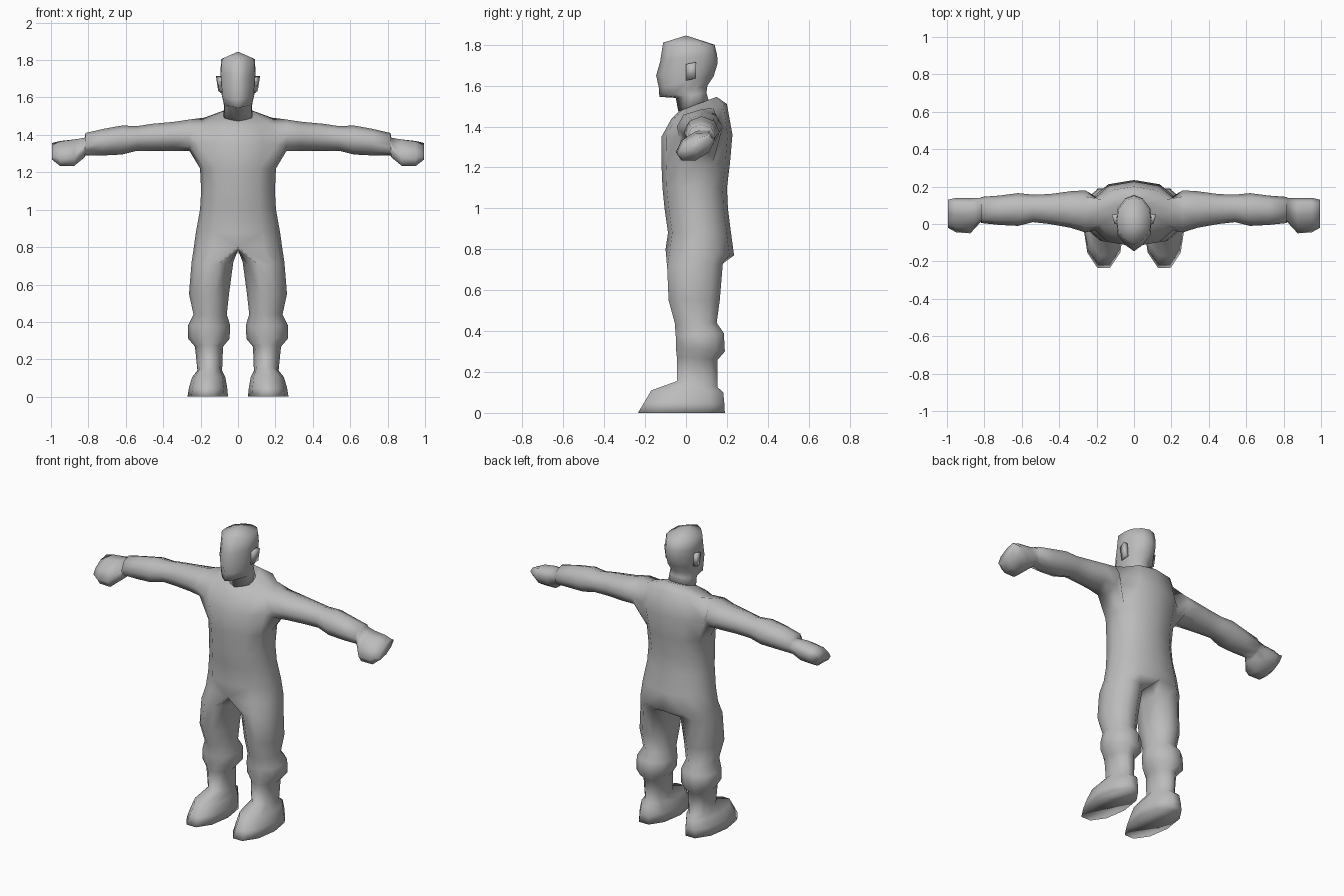
import bpy, bmesh
from math import sin, cos, radians

cube = bpy.data.objects.get("Cube")
if cube:
    bpy.data.objects.remove(cube)

grey = bpy.data.materials.new("plain grey")
grey.use_nodes = True
grey.diffuse_color = (0.5, 0.5, 0.5, 1)
bsdf = next(n for n in grey.node_tree.nodes if n.type == 'BSDF_PRINCIPLED')
bsdf.inputs["Base Color"].default_value = (0.5, 0.5, 0.5, 1)


def bridge(bm, a, b, closed=True, skip=()):
    """Quads between two rings of equal count."""
    for i in range(len(a) if closed else len(a) - 1):
        if i not in skip:
            j = (i + 1) % len(a)
            bm.faces.new((a[i], a[j], b[j], b[i]))


def half_ring(bm, outline, z_front, z_back, width, y_front, y_back):
    """Left half of a cross-section, from front centre to back centre."""
    ring = []
    for u, v in outline:
        t = (v + 1) / 2
        ring.append(bm.verts.new((u * width, y_front + (y_back - y_front) * t,
                                  z_front + (z_back - z_front) * t)))
    return ring


def finish(bm, name):
    """Mirror the left half, weld the seam and make a smooth object."""
    bmesh.ops.mirror(bm, geom=bm.verts[:] + bm.edges[:] + bm.faces[:],
                     axis='X', merge_dist=0.0005)
    bmesh.ops.remove_doubles(bm, verts=bm.verts[:], dist=0.0005)
    bmesh.ops.recalc_face_normals(bm, faces=bm.faces[:])
    for f in bm.faces:
        f.smooth = True
    mesh = bpy.data.meshes.new(name)
    bm.to_mesh(mesh)
    bm.free()
    mesh.materials.append(grey)
    obj = bpy.data.objects.new(name, mesh)
    bpy.context.collection.objects.link(obj)
    return obj


# Torso: z front, z back, half width, y front, y back
bm = bmesh.new()
oval = [(max(cos(radians(a)), 0) ** 0.8 if abs(a) < 90 else 0, sin(radians(a)))
        for a in range(-90, 91, 30)]
torso = [half_ring(bm, oval, *r) for r in (
    (0.80, 0.77, 0.238, -0.10, 0.235),
    (0.88, 0.88, 0.225, -0.088, 0.22),
    (1.00, 1.00, 0.203, -0.105, 0.205),
    (1.10, 1.10, 0.197, -0.115, 0.20),
    (1.22, 1.22, 0.203, -0.12, 0.215),
    (1.35, 1.36, 0.235, -0.12, 0.227),
    (1.44, 1.51, 0.20, -0.07, 0.20),
    (1.475, 1.545, 0.085, -0.035, 0.15))]
for i in range(len(torso) - 1):
    bridge(bm, torso[i], torso[i + 1], False, (2, 3) if i in (4, 5) else ())
bm.faces.new(torso[-1])
side = torso[5][3]
bm.verts.remove(side)

# Arm and fist grown from the shoulder opening: x, y range, z range, skew
low, mid, top = torso[4], torso[5], torso[6]
ring = [low[2], low[3], low[4], mid[4], top[4], top[3], top[2], mid[2]]
for x, y0, y1, z0, z1, skew in (
        (0.26, -0.045, 0.18, 1.315, 1.482, 0),
        (0.34, -0.02, 0.175, 1.315, 1.47, 0),
        (0.45, 0.0, 0.16, 1.315, 1.46, 0),
        (0.54, 0.01, 0.157, 1.315, 1.447, 0),
        (0.62, -0.01, 0.165, 1.295, 1.45, 0),
        (0.72, -0.005, 0.152, 1.29, 1.432, 0),
        (0.815, 0.005, 0.145, 1.29, 1.41, 0),
        (0.82, 0.01, 0.14, 1.28, 1.385, 0.02),
        (0.875, -0.05, 0.14, 1.235, 1.375, 0.03),
        (0.95, -0.045, 0.14, 1.235, 1.365, 0.03),
        (0.995, -0.02, 0.13, 1.28, 1.345, 0.03)):
    new = []
    for k in range(8):
        a = radians(-135 + 45 * k)
        new.append(bm.verts.new((x, (y0 + y1) / 2 + (y1 - y0) / 2 * cos(a),
                                 (z0 + z1) / 2 + (z1 - z0) / 2 * sin(a) + skew * cos(a))))
    bridge(bm, ring, new)
    ring = new
bm.faces.new(ring)

# Leg, gathered trouser cuff and boot: z front, z back, x range, y range
crotch = [bm.verts.new((0, y, 0.785)) for y in (0.15, 0.07, -0.01)]
ring = torso[0] + crotch
for zf, zb, x0, x1, y0, y1 in (
        (0.71, 0.73, 0.025, 0.248, -0.092, 0.18),
        (0.55, 0.55, 0.048, 0.262, -0.085, 0.165),
        (0.44, 0.44, 0.06, 0.238, -0.055, 0.15),
        (0.375, 0.39, 0.042, 0.266, -0.05, 0.185),
        (0.32, 0.30, 0.045, 0.266, -0.05, 0.19),
        (0.275, 0.26, 0.08, 0.23, -0.045, 0.155),
        (0.155, 0.125, 0.085, 0.217, -0.045, 0.155),
        (0.11, 0.10, 0.068, 0.245, -0.17, 0.182),
        (0.05, 0.05, 0.058, 0.262, -0.205, 0.187),
        (0.0, 0.0, 0.053, 0.27, -0.235, 0.19)):
    new = []
    for k in range(10):
        a = radians(-108 + 36 * k)
        t = sin(a) / sin(radians(72))
        new.append(bm.verts.new(((x0 + x1) / 2 + (x1 - x0) / 2 * cos(a),
                                 (y0 + y1) / 2 + (y1 - y0) / 2 * t,
                                 (zf + zb) / 2 + (zb - zf) / 2 * t)))
    bridge(bm, ring, new)
    ring = new
bm.faces.new(ring)
finish(bm, "clothed_body")

# Head and neck: wedge-fronted cross-sections
bm = bmesh.new()
skull = [(0, -1), (0.5, -0.78), (0.95, -0.42), (1, 0.05),
         (0.93, 0.5), (0.5, 0.88), (0, 1)]
rings = [half_ring(bm, skull, *r) for r in (
    (1.46, 1.53, 0.078, -0.035, 0.11),
    (1.54, 1.565, 0.075, -0.05, 0.10),
    (1.545, 1.60, 0.078, -0.13, 0.105),
    (1.59, 1.645, 0.088, -0.133, 0.135),
    (1.65, 1.71, 0.092, -0.146, 0.155),
    (1.72, 1.75, 0.094, -0.126, 0.152),
    (1.81, 1.80, 0.09, -0.112, 0.14))]
for a, b in zip(rings, rings[1:]):
    bridge(bm, a, b, False)
bm.faces.new(rings[0])
crown = bm.verts.new((0, 0, 1.845))
for a, b in zip(rings[-1], rings[-1][1:]):
    bm.faces.new((a, b, crown))
finish(bm, "head")

# Ears: wedges flaring outward to the back and top
bm = bmesh.new()
bmesh.ops.create_cube(bm, size=1)
for v in bm.verts:
    outer, back, upper = v.co.x > 0, v.co.y > 0, v.co.z > 0
    v.co.x = 0.08 + (0.012 + 0.014 * back + 0.012 * upper if outer else 0)
    v.co.y = 0.05 if back else 0.0
    v.co.z = (1.715 if upper else 1.635) - 0.01 * (not back)
finish(bm, "ears")
